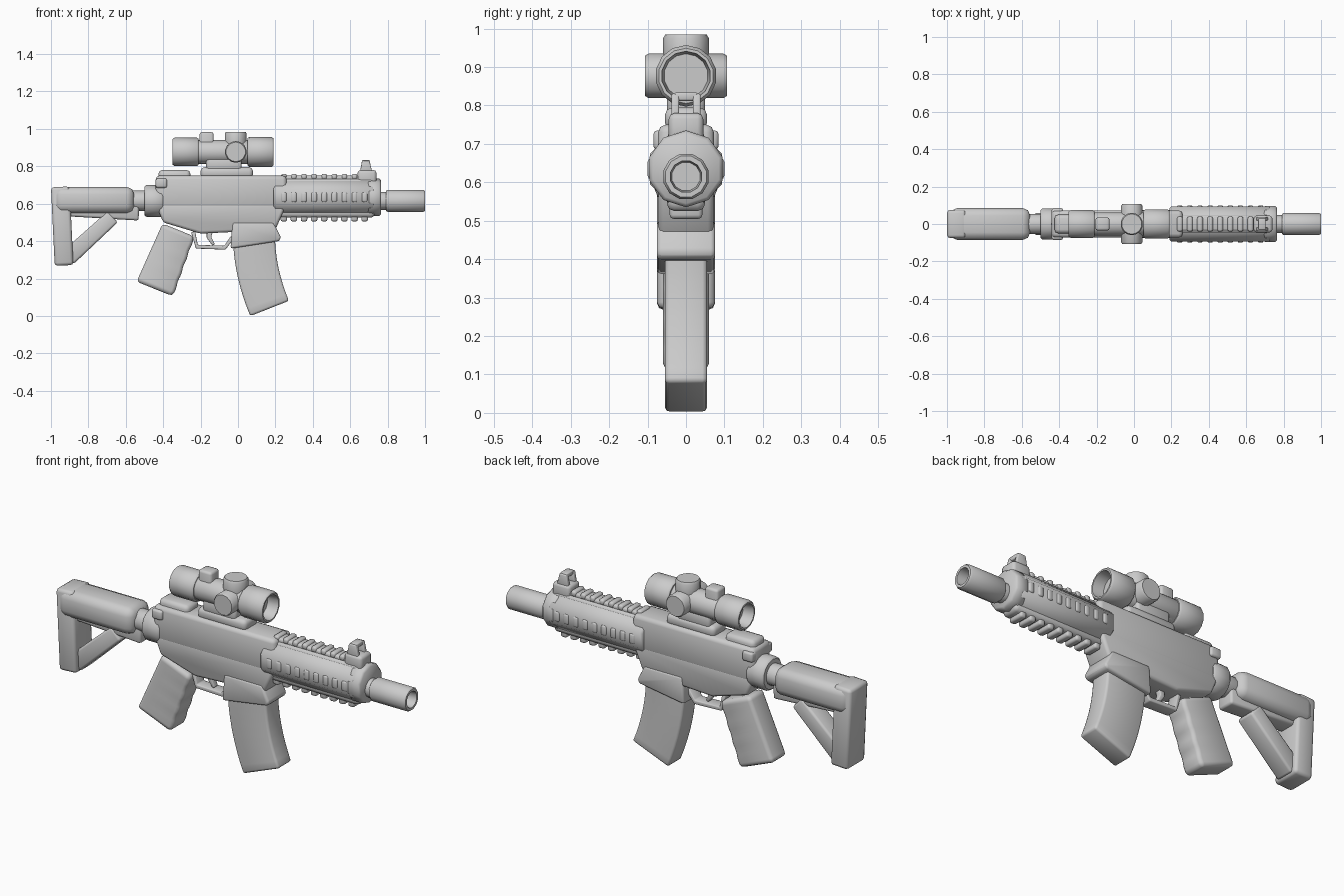
import bpy, bmesh, math
from mathutils import Vector

if "Cube" in bpy.data.objects:
    bpy.data.objects.remove(bpy.data.objects["Cube"], do_unlink=True)

colour = (0.6, 0.6, 0.6, 1)
grey = bpy.data.materials.new("plain grey")
grey.use_nodes = True
grey.diffuse_color = colour
grey.node_tree.nodes["Principled BSDF"].inputs["Base Color"].default_value = colour


def finish(name, bm, bevel=None):
    """Round the edges, shade smoothly and add the part to the scene."""
    bmesh.ops.recalc_face_normals(bm, faces=bm.faces[:])
    if bevel:
        bmesh.ops.bevel(bm, geom=bm.edges[:], offset=bevel, segments=2,
                        profile=0.5, affect='EDGES', clamp_overlap=True)
    mesh = bpy.data.meshes.new(name)
    bm.to_mesh(mesh)
    bm.free()
    mesh.materials.append(grey)
    part = bpy.data.objects.new(name, mesh)
    bpy.context.collection.objects.link(part)
    bpy.ops.object.select_all(action='DESELECT')
    part.select_set(True)
    bpy.context.view_layer.objects.active = part
    bpy.ops.object.shade_smooth_by_angle(angle=math.radians(48))


def bridge(bm, rings):
    """Join rings of points into a closed body with capped ends."""
    loops = [[bm.verts.new(point) for point in ring] for ring in rings]
    for low, high in zip(loops, loops[1:]):
        for i in range(len(low)):
            bm.faces.new((low[i - 1], low[i], high[i], high[i - 1]))
    bm.faces.new(loops[0])
    bm.faces.new(loops[-1])


def slab(name, outline, half, bevel=0.012):
    """Side outline in x and z, given thickness along y."""
    bm = bmesh.new()
    bridge(bm, [[(x, y, z) for x, z in outline] for y in (-half, half)])
    finish(name, bm, bevel)


def box(name, centre, size, bevel=0.01):
    bm = bmesh.new()
    bmesh.ops.create_cube(bm, size=1)
    bmesh.ops.scale(bm, vec=size, verts=bm.verts)
    bmesh.ops.translate(bm, vec=centre, verts=bm.verts)
    finish(name, bm, bevel)


def ribbon(name, path, start_width, end_width, half, bevel=0.012, wave=0, shift=0):
    """Rectangular bar swept along an x, z path, tapering from end to end."""
    points = [Vector(point) for point in path]
    last = len(points) - 1
    bm = bmesh.new()
    rings = []
    for i, point in enumerate(points):
        along = points[min(i + 1, last)] - points[max(i - 1, 0)]
        side = Vector((-along.y, along.x)).normalized()
        width = start_width + (end_width - start_width) * i / last
        near = point + side * (width / 2 + wave * (i % 2))
        far = point - side * width / 2
        rings.append([(p.x, y + shift, p.y) for p, y in
                      ((near, -half), (near, half), (far, half), (far, -half))])
    bridge(bm, rings)
    finish(name, bm, bevel)


def tube(name, start, end, radius, centre, axis='x', bore=None, sides=14):
    """Round bar with softened rims; a bore hollows out its far end."""
    rim = math.copysign(0.01, end - start)
    profile = [(start, radius * 0.9), (start + rim, radius),
               (end - rim, radius), (end, radius * 0.9)]
    if bore:
        profile += [(end, bore), (end - 6 * rim, bore * 0.9)]
    rings = []
    for along, r in profile:
        ring = []
        for i in range(sides):
            angle = math.tau * (i + 0.5) / sides
            c, s = r * math.cos(angle), r * math.sin(angle)
            spot = {'x': (along, c, s), 'y': (c, along, s), 'z': (c, s, along)}[axis]
            ring.append(Vector(spot) + Vector(centre))
        rings.append(ring)
    bm = bmesh.new()
    bridge(bm, rings)
    finish(name, bm)


bore_line = Vector((0, 0, 0.615))
guard_line = Vector((0, 0, 0.635))
scope_line = Vector((0, 0, 0.877))

# Stock: wide tube, butt, thin web and diagonal strut round an open triangle
box("stock_tube", (-0.77, 0, 0.62), (0.43, 0.17, 0.14), bevel=0.04)
ribbon("stock_butt", [(-0.95, 0.69), (-0.93, 0.27)], 0.1, 0.1, half=0.075, bevel=0.016)
ribbon("stock_web", [(-0.95, 0.57), (-0.53, 0.56)], 0.07, 0.1, half=0.045)
ribbon("stock_strut", [(-0.91, 0.31), (-0.67, 0.53)], 0.09, 0.08, half=0.05)
tube("stock_neck", -0.6, -0.4, radius=0.055, centre=bore_line)
tube("receiver_ring", -0.5, -0.4, radius=0.085, centre=bore_line)

# Receiver
box("upper_receiver", (-0.09, 0, 0.66), (0.7, 0.145, 0.18), bevel=0.02)
slab("lower_receiver", [(-0.44, 0.6), (-0.4, 0.5), (-0.2, 0.44), (0.2, 0.46), (0.26, 0.6)],
     half=0.072, bevel=0.015)
box("rear_block", (-0.34, 0, 0.73), (0.17, 0.1, 0.1), bevel=0.02)
box("charging_handle", (-0.41, 0, 0.71), (0.06, 0.17, 0.05))
slab("magazine_well", [(-0.04, 0.36), (0.22, 0.4), (0.23, 0.42), (0.19, 0.5), (-0.03, 0.5)],
     half=0.076)

# Curved magazine and finger-grooved grip
steps = [i / 8 for i in range(9)]
ribbon("magazine", [(0.085 + 0.084 * t * t, 0.44 - 0.4 * t) for t in steps],
       0.225, 0.222, half=0.055)
ribbon("grip", [(-0.32 - 0.127 * t, 0.46 - 0.315 * t) for t in steps],
       0.18, 0.205, half=0.06, bevel=0.018, wave=0.008)

# Trigger and guard
ribbon("trigger_guard", [(-0.24, 0.45), (-0.22, 0.37), (-0.07, 0.365), (-0.03, 0.42)],
       0.022, 0.022, half=0.032, bevel=0.005)
ribbon("trigger", [(-0.15, 0.46), (-0.155, 0.42), (-0.13, 0.38)],
       0.035, 0.015, half=0.015, bevel=0.004)

# Handguard with ribbed rails on four sides
tube("handguard", 0.19, 0.73, radius=0.102, centre=guard_line, sides=8)
box("handguard_spine", (0.46, 0, 0.63), (0.54, 0.1, 0.21), bevel=0.02)
box("top_rail", (0.23, 0, 0.735), (0.94, 0.072, 0.03))
for i in range(9):
    x = 0.245 + i * 0.054
    box("top_rib", (x, 0, 0.745), (0.03, 0.08, 0.03))
    box("bottom_rib", (x, 0, 0.53), (0.035, 0.085, 0.05))
    for side in (-1, 1):
        box("side_rib", (x, side * 0.085, 0.635), (0.032, 0.03, 0.055))
tube("handguard_collar", 0.69, 0.765, radius=0.1, centre=guard_line, sides=10)

# Front sight: base, two posts and a bridge
box("sight_base", (0.69, 0, 0.74), (0.1, 0.09, 0.08), bevel=0.015)
for side in (-1, 1):
    ribbon("sight_post", [(0.685, 0.76), (0.683, 0.83)], 0.07, 0.04,
           half=0.01, bevel=0.004, shift=side * 0.028)
box("sight_bridge", (0.684, 0, 0.823), (0.04, 0.06, 0.022), bevel=0.005)

# Barrel with an open muzzle
tube("barrel", 0.7, 0.82, radius=0.048, centre=bore_line)
tube("muzzle", 0.79, 1, radius=0.061, centre=bore_line, bore=0.042, sides=12)

# Scope: hollow at both ends, with mount, turrets and rear band
tube("scope_eyepiece", -0.21, -0.35, radius=0.076, centre=scope_line, bore=0.06)
tube("scope_body", -0.25, 0.07, radius=0.064, centre=scope_line)
tube("scope_objective", 0.05, 0.19, radius=0.08, centre=scope_line, bore=0.064)
box("scope_band", (-0.168, 0, 0.9), (0.075, 0.07, 0.165), bevel=0.012)
turret = scope_line + Vector((-0.012, 0, 0))
tube("top_turret", 0, 0.107, radius=0.06, centre=turret, axis='z')
tube("side_turrets", -0.107, 0.107, radius=0.058, centre=turret, axis='y')
box("mount_foot", (-0.06, 0, 0.765), (0.28, 0.11, 0.06), bevel=0.02)
box("mount_saddle", (-0.075, 0, 0.81), (0.19, 0.1, 0.07), bevel=0.015)
